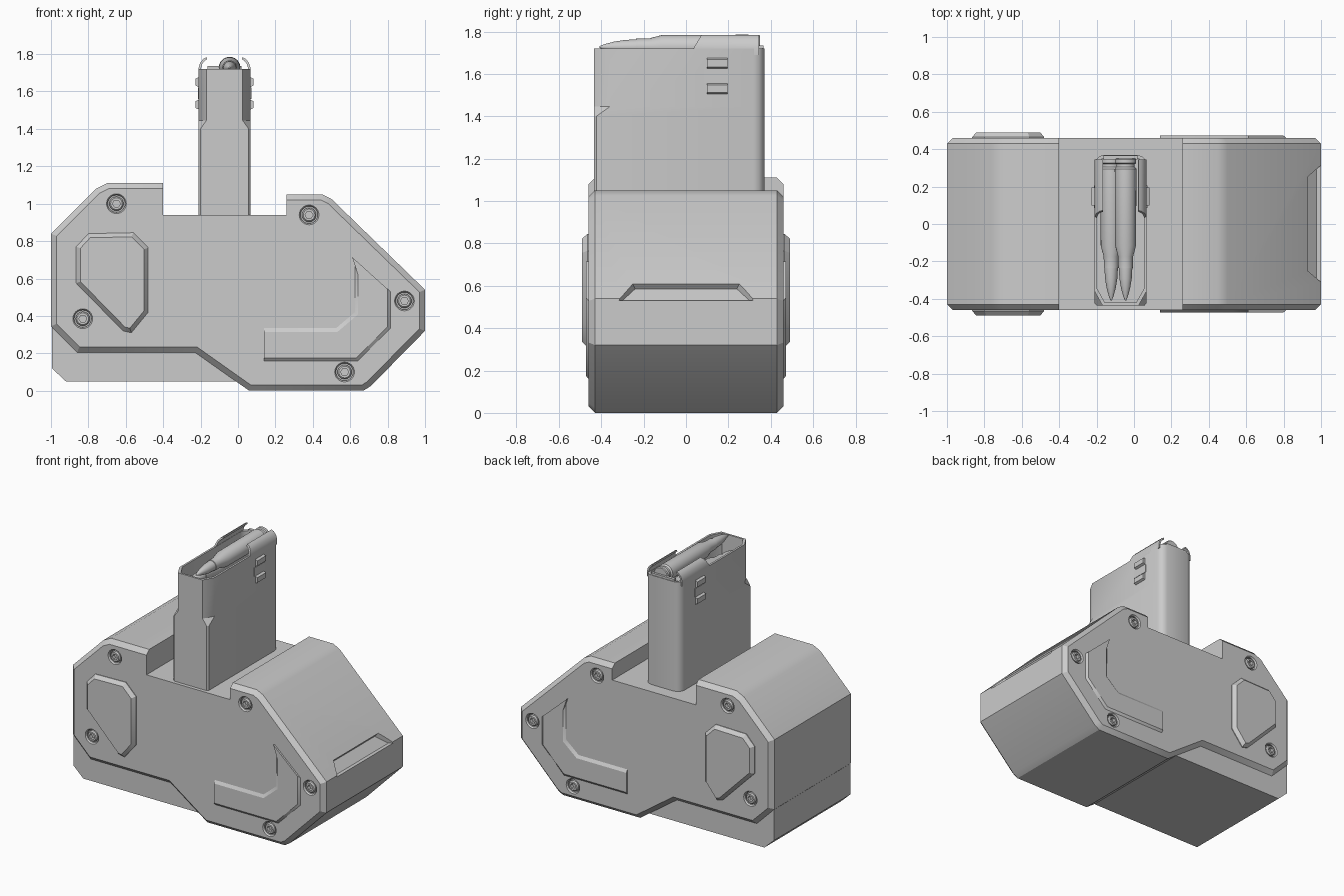
import bpy, bmesh
from math import sin, cos, pi, radians

if "Cube" in bpy.data.objects:
    bpy.data.objects.remove(bpy.data.objects["Cube"])


def loft(name, loops, close=False):
    """Skin a stack of equal-length loops; cap both ends, or close into a ring."""
    bm = bmesh.new()
    rows = [[bm.verts.new(p) for p in loop] for loop in loops]
    n = len(rows[0])
    pairs = list(zip(rows, rows[1:])) + ([(rows[-1], rows[0])] if close else [])
    for a, b in pairs:
        for i in range(n):
            j = (i + 1) % n
            bm.faces.new((a[i], a[j], b[j], b[i]))
    if not close:
        bm.faces.new(rows[0])
        bm.faces.new(rows[-1])
    bmesh.ops.recalc_face_normals(bm, faces=bm.faces)
    mesh = bpy.data.meshes.new(name)
    bm.to_mesh(mesh)
    bm.free()
    ob = bpy.data.objects.new(name, mesh)
    bpy.context.collection.objects.link(ob)
    return ob


def inset(poly, widths):
    """Move each edge of a counter-clockwise outline inwards by its own width."""
    out, n = [], len(poly)
    normals = []
    for i in range(n):
        (x0, z0), (x1, z1) = poly[i], poly[(i + 1) % n]
        l = ((x1 - x0) ** 2 + (z1 - z0) ** 2) ** 0.5
        normals.append((-(z1 - z0) / l, (x1 - x0) / l))
    for i, (x, z) in enumerate(poly):
        (ax, az), (bx, bz) = normals[i - 1], normals[i]
        wa, wb = widths[i - 1], widths[i]
        det = ax * bz - az * bx
        out.append((x + (wa * bz - wb * az) / det, z + (wb * ax - wa * bx) / det))
    return out


def at_y(poly, y):
    return [(x, y, z) for x, z in poly]


def box(name, x0, x1, y0, y1, z0, z1):
    rect = [(x0, y0), (x1, y0), (x1, y1), (x0, y1)]
    return loft(name, [[(x, y, z) for x, y in rect] for z in (z0, z1)])


def circle(cx, cz, y, r, n=24):
    return [(cx + r * cos(2 * pi * i / n), y, cz + r * sin(2 * pi * i / n)) for i in range(n)]


def hexagon(cx, cz, y, r, n=24):
    loop = []
    for i in range(n):
        a = 2 * pi * i / n
        k = r * cos(pi / 6) / cos(a % (pi / 3) - pi / 6)
        loop.append((cx + k * cos(a), y, cz + k * sin(a)))
    return loop


def cut(ob, cutter):
    mod = ob.modifiers.new("cut", "BOOLEAN")
    mod.operation, mod.solver, mod.object = "DIFFERENCE", "EXACT", cutter
    bpy.context.view_layer.objects.active = ob
    bpy.ops.object.modifier_apply(modifier=mod.name)
    bpy.data.objects.remove(cutter)


# Main housing with chamfered front and back rims, none along the top notch
outline = [(0.06, 0), (0.67, 0), (0.71, 0.025), (1, 0.32), (1, 0.54), (0.50, 1.025),
           (0.45, 1.05), (0.26, 1.05), (0.26, 0.94), (-0.40, 0.94), (-0.40, 1.11),
           (-0.70, 1.11), (-0.76, 1.08), (-1, 0.84), (-1, 0.345), (-0.86, 0.205), (-0.23, 0.205)]
rim = [0 if i in (7, 8, 9) else 0.03 for i in range(len(outline))]
face = inset(outline, rim)
housing = loft("housing", [at_y(face, -0.46), at_y(outline, -0.43),
                           at_y(outline, 0.43), at_y(face, 0.46)])

# Finger slot on the sloped side
cut(housing, loft("slot_cutter", [
    [(0.943, -0.26, 0.624), (0.943, 0.26, 0.624), (1.03, 0.335, 0.53), (1.03, -0.335, 0.53)],
    [(0.912, -0.24, 0.585), (0.912, 0.24, 0.585), (0.975, 0.30, 0.53), (0.975, -0.30, 0.53)]]))

# Lower core that shows under the housing
core = [(-0.92, 0.05), (0.1, 0.05), (0.1, 0.5), (-0.995, 0.5), (-0.995, 0.12)]
loft("lower_core", [at_y(core, -0.43), at_y(core, 0.43)])

# Raised details on both faces
panel = [(-0.615, 0.32), (-0.57, 0.31), (-0.48, 0.42), (-0.48, 0.765), (-0.56, 0.845),
         (-0.80, 0.84), (-0.865, 0.77), (-0.865, 0.575)]
band = [(0.14, 0.16), (0.64, 0.16), (0.815, 0.335), (0.815, 0.53), (0.61, 0.715),
        (0.625, 0.67), (0.625, 0.42), (0.525, 0.335), (0.14, 0.335)]
band_w = [0.016, 0.016, 0.016, 0, 0, 0.016, 0.02, 0.02, 0]
screws = [(-0.65, 1.0), (-0.83, 0.385), (0.38, 0.94), (0.89, 0.48), (0.57, 0.10)]
for side, s in (("front", -1), ("back", 1)):
    loft(side + "_panel", [at_y(panel, s * 0.44), at_y(panel, s * 0.465),
                           at_y(inset(panel, [0.022] * 8), s * 0.49)])
    loft(side + "_band", [at_y(band, s * 0.45), at_y(band, s * 0.46),
                          at_y(inset(band, band_w), s * 0.473)])
    for x, z in screws:
        cut(housing, loft("bore", [circle(x, z, s * 0.425, 0.046), circle(x, z, s * 0.45, 0.046),
                                   circle(x, z, s * 0.47, 0.06)]))
        loft(side + "_screw", [circle(x, z, s * 0.42, 0.038), circle(x, z, s * 0.452, 0.038),
                               circle(x, z, s * 0.46, 0.031), hexagon(x, z, s * 0.46, 0.021),
                               hexagon(x, z, s * 0.435, 0.021)])

# Feed tower: open-topped shell, front corners cut back near the top
CX, HW, YF, YB = -0.072, 0.139, -0.435, 0.37


def tower_ring(z, cx, cy, t=0.0):
    w, f, b = HW - t, YF + t, YB - t
    half = [(w - cx, f), (w, f + cy), (w, b - 0.05), (w - 0.008, b - 0.025),
            (w - 0.025, b - 0.008), (w - 0.05, b)]
    return [(CX + x, y, z) for x, y in half] + [(CX - x, y, z) for x, y in reversed(half)]


loft("feed_tower", [tower_ring(0.90, 0.01, 0.012), tower_ring(1.40, 0.01, 0.012),
                    tower_ring(1.445, 0.042, 0.075), tower_ring(1.72, 0.042, 0.075),
                    tower_ring(1.72, 0.042, 0.075, 0.014), tower_ring(1.55, 0.042, 0.075, 0.014)])

# Curled feed lips, rear rim and side catches
curl = [(0.139, 1.69), (0.139, 1.725), (0.130, 1.755), (0.112, 1.775), (0.095, 1.783),
        (0.093, 1.772), (0.106, 1.764), (0.119, 1.748), (0.127, 1.72), (0.127, 1.69)]
for side, s in (("left", -1), ("right", 1)):
    loft(side + "_feed_lip", [[(CX + s * x, y + max(0, z - 1.72) * k, z) for x, z in curl]
                              for y, k in ((0.035, 0.6), (0.345, 0))])
    xs = sorted((CX + s * 0.13, CX + s * 0.143))
    box(side + "_catch_bar", *xs, 0.085, 0.205, 1.56, 1.62)
    for z0 in (1.50, 1.62):
        inner, outer = CX + s * 0.13, CX + s * 0.155
        loft(side + "_catch_pad", [
            [(inner, 0.1, z0), (inner, 0.195, z0), (inner, 0.195, z0 + 0.06), (inner, 0.1, z0 + 0.06)],
            [(outer, 0.1, z0 + 0.012), (outer, 0.195, z0 + 0.012),
             (outer, 0.195, z0 + 0.048), (outer, 0.1, z0 + 0.048)]])
box("rear_rim", CX - 0.09, CX + 0.09, 0.345, 0.366, 1.66, 1.735)

# Two staggered rounds
profile = [(0.35, 0.052), (0.345, 0.057), (0.325, 0.057), (0.32, 0.049), (0.305, 0.049),
           (0.295, 0.058), (-0.115, 0.056), (-0.175, 0.040), (-0.235, 0.039), (-0.236, 0.036),
           (-0.29, 0.033), (-0.34, 0.025), (-0.385, 0.013), (-0.408, 0.004)]
for name, x, z in (("upper_round", -0.045, 1.727), ("lower_round", -0.122, 1.637)):
    loft(name, [circle(x, z, y, r) for y, r in profile])

# Smooth shading with sharp edges kept
for ob in bpy.context.scene.objects:
    ob.select_set(True)
bpy.context.view_layer.objects.active = housing
bpy.ops.object.shade_smooth_by_angle(angle=radians(30))
